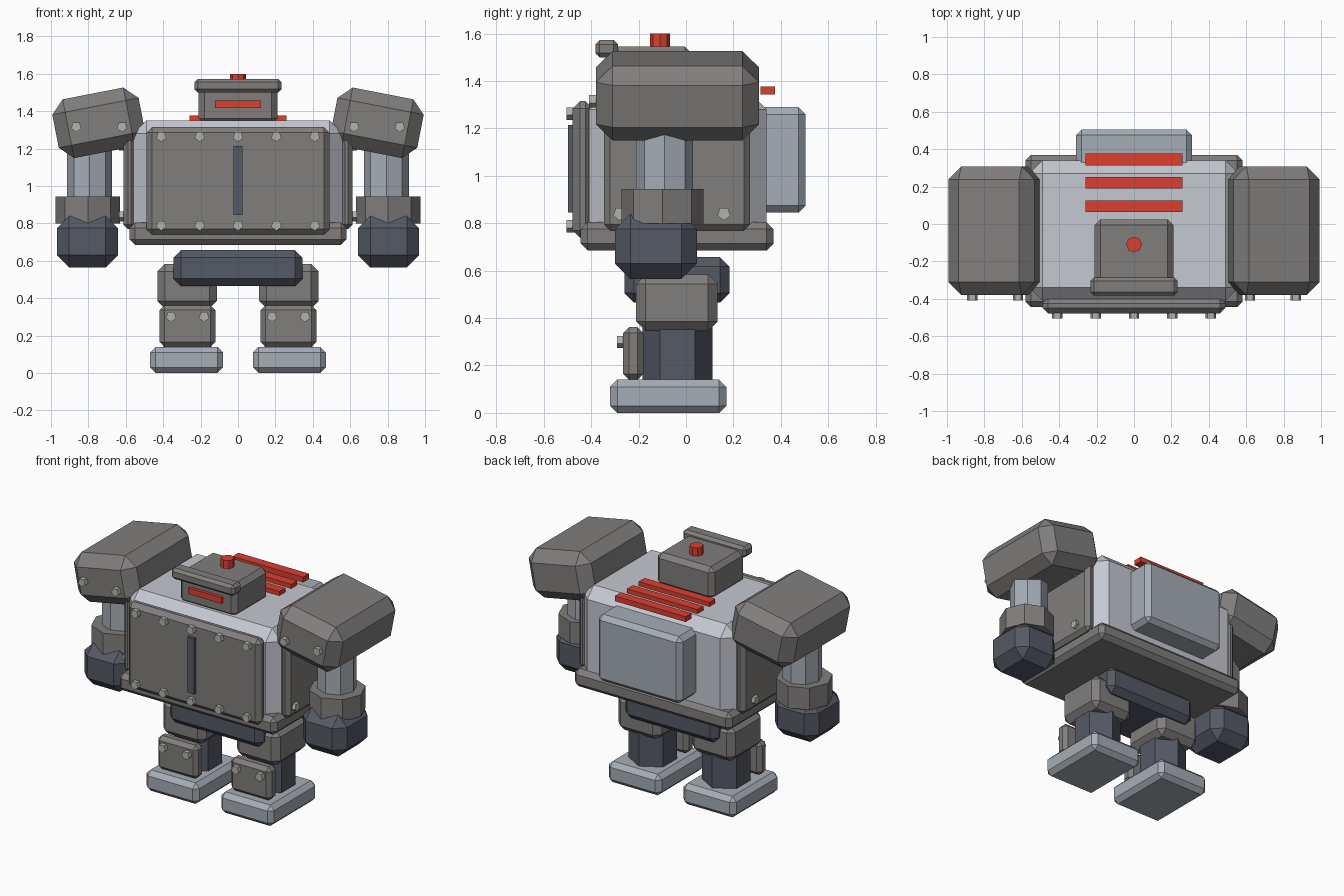
import bpy, bmesh
from math import pi, radians
from mathutils import Matrix, Euler

if "Cube" in bpy.data.objects:
    bpy.data.objects.remove(bpy.data.objects["Cube"])


def material(name, rgb):
    m = bpy.data.materials.new(name)
    m.diffuse_color = (*rgb, 1)
    m.use_nodes = True
    m.node_tree.nodes["Principled BSDF"].inputs["Base Color"].default_value = m.diffuse_color
    return m


GREY = material("warm_grey", (0.22, 0.21, 0.205))
PALE = material("pale_grey", (0.56, 0.58, 0.64))
STEEL = material("steel_blue", (0.38, 0.42, 0.47))
DARK = material("dark_slate", (0.09, 0.10, 0.13))
RED = material("red", (0.72, 0.05, 0.03))
BOLT = material("bolt_grey", (0.45, 0.45, 0.41))


def finish(bm, name, mat, matrix):
    bmesh.ops.transform(bm, matrix=matrix, verts=bm.verts)
    bmesh.ops.recalc_face_normals(bm, faces=bm.faces)
    mesh = bpy.data.meshes.new(name)
    bm.to_mesh(mesh)
    bm.free()
    mesh.materials.append(mat)
    obj = bpy.data.objects.new(name, mesh)
    bpy.context.collection.objects.link(obj)


def block(name, x, y, z, mat, bevel=0.0, tilt=0.0):
    """Chamfered box from (min, max) ranges, tilted about y."""
    bm = bmesh.new()
    bmesh.ops.create_cube(bm, size=1)
    size = [r[1] - r[0] for r in (x, y, z)]
    centre = [(r[1] + r[0]) / 2 for r in (x, y, z)]
    bmesh.ops.scale(bm, vec=size, verts=bm.verts)
    if bevel:
        bmesh.ops.bevel(bm, geom=bm.edges[:], offset=bevel, segments=1,
                        affect='EDGES', profile=0.5)
    finish(bm, name, mat, Matrix.Translation(centre) @ Matrix.Rotation(tilt, 4, 'Y'))


def prism(name, centre, radius, depth, sides, mat, rot=(0, 0, 0)):
    """Low-sided cylinder along z, then rotated."""
    bm = bmesh.new()
    bmesh.ops.create_cone(bm, cap_ends=True, segments=sides, radius1=radius,
                          radius2=radius, depth=depth)
    finish(bm, name, mat, Matrix.Translation(centre) @ Euler(rot).to_matrix().to_4x4())


def front_bolt(name, x, y, z):
    prism(name, (x, y, z), 0.029, 0.05, 5, BOLT, (-pi / 2, 0, 0))


def mid(c, width):
    return (c - width / 2, c + width / 2)


# torso
block("torso", (-0.56, 0.56), (-0.41, 0.34), (0.70, 1.35), PALE, 0.07)
block("torso_skirt", (-0.58, 0.58), (-0.445, 0.37), (0.685, 0.805), GREY, 0.03)
block("chest_plate", (-0.49, 0.49), (-0.478, -0.395), (0.74, 1.315), GREY, 0.03)
block("chest_slot", (-0.025, 0.025), (-0.498, -0.46), (0.845, 1.215), DARK)
block("backpack", (-0.31, 0.31), (0.30, 0.505), (0.845, 1.29), STEEL, 0.03)
for x in (-0.41, -0.205, 0, 0.205, 0.41):
    for z in (0.79, 1.265):
        front_bolt("chest_bolt", x, -0.48, z)

# heat vents on the torso top
for y in (0.095, 0.22, 0.345):
    block("vent_bar", (-0.26, 0.26), mid(y, 0.062), (1.343, 1.378), RED)

# head
block("head", (-0.21, 0.21), (-0.33, 0.025), (1.33, 1.545), GREY, 0.03)
block("brow", (-0.233, 0.233), (-0.382, -0.287), (1.50, 1.573), GREY, 0.018)
block("visor", (-0.122, 0.122), (-0.35, -0.31), (1.418, 1.458), RED)
prism("head_beacon", (0, -0.11, 1.56), 0.042, 0.08, 8, RED)

# pelvis
block("pelvis", (-0.345, 0.345), (-0.26, 0.183), (0.465, 0.657), DARK, 0.04)

for s in (-1, 1):
    # side armour
    block("side_plate", mid(s * 0.58, 0.066), (-0.345, 0.27), (0.77, 1.29), GREY, 0.025)
    for y in (-0.28, 0.16):
        for z in (0.84, 1.22):
            prism("side_bolt", (s * 0.615, y, z), 0.029, 0.04, 5, BOLT,
                  (-pi / 2, 0, s * pi / 2))

    # arm
    block("shoulder", mid(s * 0.745, 0.47), (-0.38, 0.308), mid(1.338, 0.32),
          GREY, 0.07, s * radians(11))
    for x in (0.62, 0.865):
        front_bolt("shoulder_bolt", s * x, -0.385, 1.317)
    prism("upper_arm", (s * 0.793, -0.09, 1.07), 0.12, 0.40, 8, STEEL)
    prism("cuff", (s * 0.803, -0.10, 0.872), 0.173, 0.145, 8, GREY)
    block("fist", mid(s * 0.805, 0.325), mid(-0.127, 0.345), (0.565, 0.84), DARK, 0.065)

    # leg
    block("thigh", mid(s * 0.272, 0.318), (-0.21, 0.133), (0.345, 0.584), GREY, 0.04)
    prism("shank", (s * 0.27, -0.036, 0.25), 0.147, 0.26, 6, DARK)
    block("shin_guard", mid(s * 0.27, 0.297), (-0.265, -0.18), (0.14, 0.362), GREY, 0.025)
    for dx in (-0.088, 0.088):
        front_bolt("shin_bolt", s * 0.27 + dx, -0.267, 0.302)
    block("foot", mid(s * 0.275, 0.39), (-0.32, 0.17), (0, 0.14), STEEL, 0.03)
